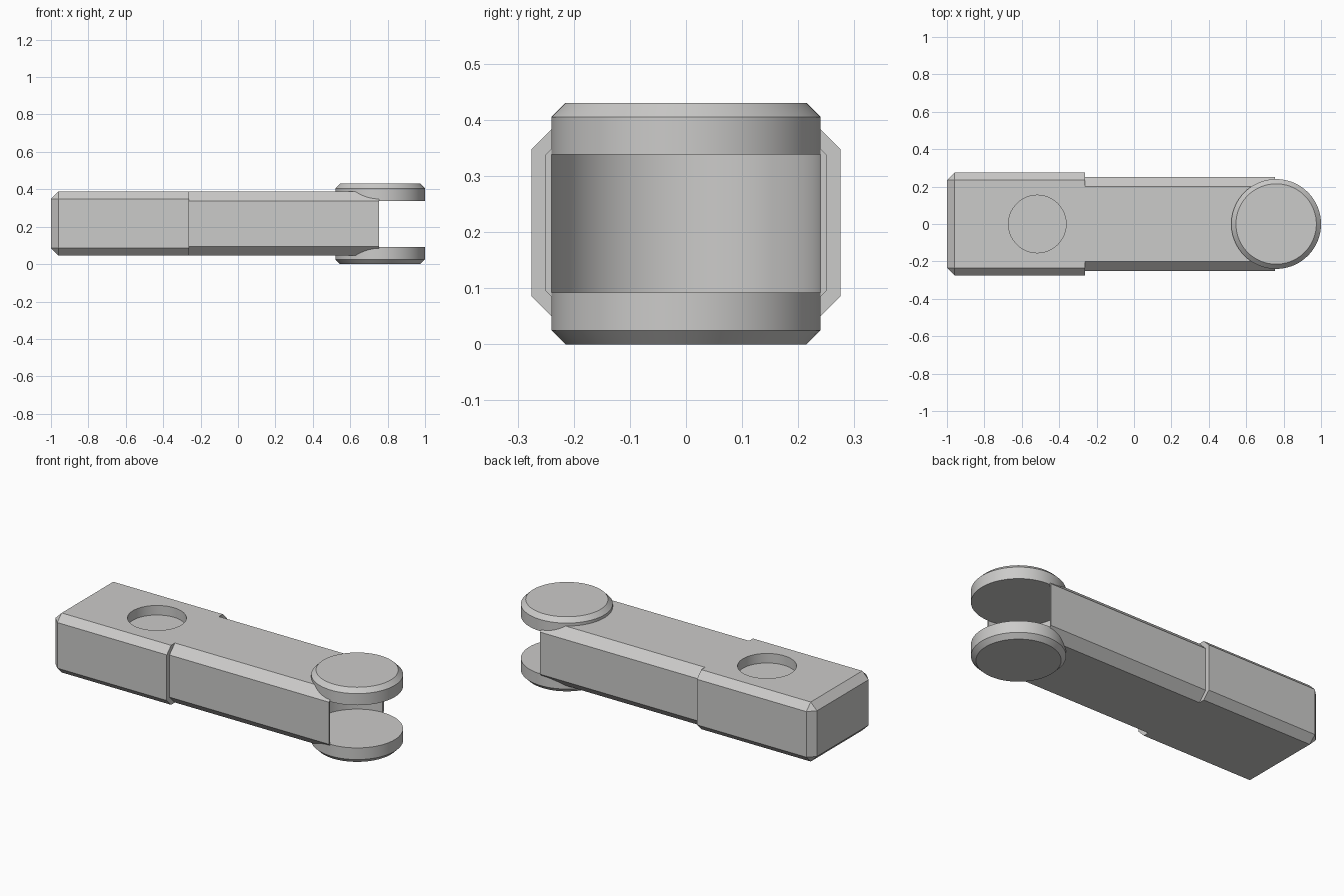
import bpy, bmesh, math
from mathutils import Matrix

if "Cube" in bpy.data.objects:
    bpy.data.objects.remove(bpy.data.objects["Cube"])

Z0, Z1 = 0.045, 0.388          # body bottom and top
STEP = -0.262                  # where the wide block meets the arm
PIN_X, PIN_R = 0.76, 0.24      # round end

grey = bpy.data.materials.new("plain grey")
grey.diffuse_color = (0.6, 0.595, 0.585, 1)
grey.use_nodes = True
grey.node_tree.nodes["Principled BSDF"].inputs["Base Color"].default_value = grey.diffuse_color


def finish(bm, name):
    bmesh.ops.recalc_face_normals(bm, faces=bm.faces)
    mesh = bpy.data.meshes.new(name)
    bm.to_mesh(mesh)
    bm.free()
    mesh.materials.append(grey)
    ob = bpy.data.objects.new(name, mesh)
    bpy.context.collection.objects.link(ob)
    return ob


def block(name, x0, x1, half_y, chamfer, chamfer_end):
    """Box with chamfered long edges and, optionally, a chamfered -x end."""
    bm = bmesh.new()
    bmesh.ops.create_cube(bm, size=1, matrix=(
        Matrix.Translation(((x0 + x1) / 2, 0, (Z0 + Z1) / 2))
        @ Matrix.Diagonal((x1 - x0, 2 * half_y, Z1 - Z0, 1))))
    edges = []
    for e in bm.edges:
        xs = [v.co.x for v in e.verts]
        along = abs(xs[0] - xs[1]) > 0.1
        if along or (chamfer_end and max(xs) < x0 + 0.01):
            edges.append(e)
    bmesh.ops.bevel(bm, geom=edges, offset=chamfer, segments=1,
                    affect='EDGES', profile=0.5)
    return finish(bm, name)


def cylinder(name, x, r, z0, z1, chamfer_z=None):
    """Upright cylinder; the rim at height chamfer_z is chamfered."""
    bm = bmesh.new()
    bmesh.ops.create_cone(bm, cap_ends=True, segments=72, radius1=r, radius2=r,
                          depth=z1 - z0,
                          matrix=Matrix.Translation((x, 0, (z0 + z1) / 2)))
    if chamfer_z is not None:
        rim = [e for e in bm.edges
               if all(abs(v.co.z - chamfer_z) < 1e-4 for v in e.verts)]
        bmesh.ops.bevel(bm, geom=rim, offset=0.025, segments=1,
                        affect='EDGES', profile=0.5)
    return finish(bm, name)


def cut(ob, cutter):
    mod = ob.modifiers.new("cut", 'BOOLEAN')
    mod.operation, mod.solver, mod.object = 'DIFFERENCE', 'EXACT', cutter
    bpy.context.view_layer.objects.active = ob
    bpy.ops.object.modifier_apply(modifier=mod.name)
    bpy.data.objects.remove(cutter)


# wide rear block with a shallow round recess on top
rear = block("rear_block", -1.0, STEP, 0.275, 0.04, True)
cut(rear, cylinder("recess_cutter", -0.517, 0.154, Z1 - 0.055, Z1 + 0.1))

# narrower arm with a concave round end
arm = block("arm", STEP, 0.755, 0.25, 0.05, False)
cut(arm, cylinder("end_cutter", PIN_X, PIN_R, -0.1, 0.6))

# two clevis discs, chamfered on their outer faces
low = cylinder("lower_disc", PIN_X, PIN_R, 0.0, 0.092, 0.0)
top = cylinder("upper_disc", PIN_X, PIN_R, 0.338, 0.43, 0.43)

# smooth curved walls, keep chamfers sharp
bpy.ops.object.select_all(action='DESELECT')
for ob in (rear, arm, low, top):
    ob.select_set(True)
bpy.context.view_layer.objects.active = rear
bpy.ops.object.shade_smooth_by_angle(angle=math.radians(30))
